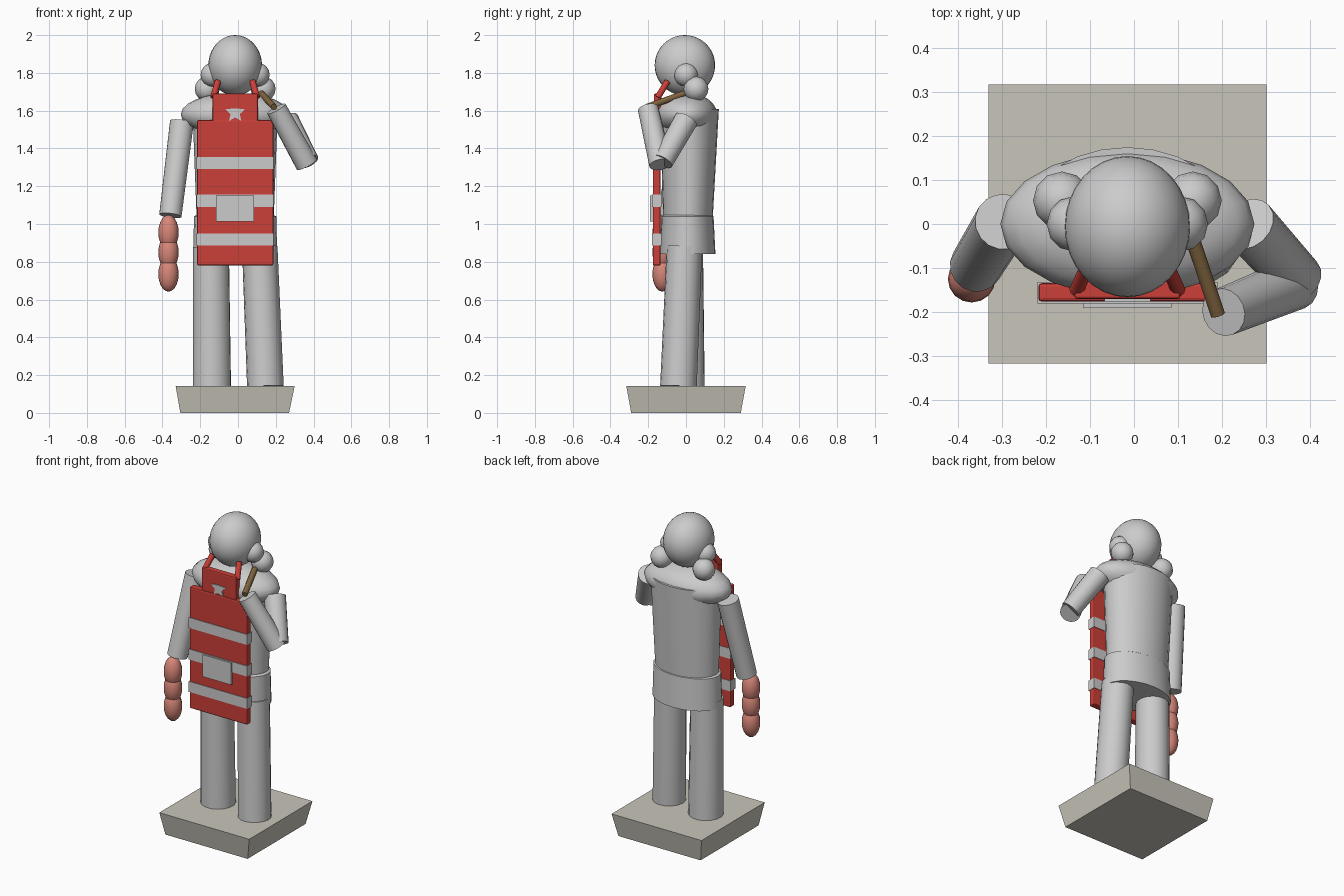
import bpy, bmesh, math
from mathutils import Vector, Matrix

if "Cube" in bpy.data.objects:
    bpy.data.objects.remove(bpy.data.objects["Cube"])

CX = -0.015  # body centre line


def mat(name, col):
    m = bpy.data.materials.new(name)
    m.diffuse_color = (*col, 1)
    m.use_nodes = True
    m.node_tree.nodes["Principled BSDF"].inputs["Base Color"].default_value = m.diffuse_color
    return m


RED = mat("red_cloth", (0.60, 0.05, 0.04))
PINK = mat("pink_skin", (0.68, 0.24, 0.19))
BROWN = mat("brown_wood", (0.22, 0.13, 0.05))
STONE = mat("stone", (0.58, 0.56, 0.49))


def finish(name, bm, material=None, angle=40):
    bmesh.ops.recalc_face_normals(bm, faces=bm.faces[:])
    me = bpy.data.meshes.new(name)
    bm.to_mesh(me)
    bm.free()
    ob = bpy.data.objects.new(name, me)
    bpy.context.collection.objects.link(ob)
    if material:
        me.materials.append(material)
    if angle:
        bpy.ops.object.select_all(action='DESELECT')
        ob.select_set(True)
        bpy.context.view_layer.objects.active = ob
        bpy.ops.object.shade_smooth_by_angle(angle=math.radians(angle))
    return ob


def tube(name, a, b, r0, r1, material=None, sides=16):
    a, b = Vector(a), Vector(b)
    rot = (b - a).to_track_quat('Z', 'Y').to_matrix().to_4x4()
    bm = bmesh.new()
    bmesh.ops.create_cone(bm, cap_ends=True, segments=sides, radius1=r0, radius2=r1,
                          depth=(b - a).length,
                          matrix=Matrix.Translation((a + b) / 2) @ rot)
    return finish(name, bm, material)


def ball(name, c, r, material=None, u=24, v=16):
    bm = bmesh.new()
    bmesh.ops.create_uvsphere(bm, u_segments=u, v_segments=v, radius=1,
                              matrix=Matrix.Translation(c) @ Matrix.Diagonal((*r, 1)))
    return finish(name, bm, material)


def loft(name, rings, sides=24, material=None, angle=40):
    # rings: (x, y, z, rx, ry)
    bm = bmesh.new()
    loops = []
    for x, y, z, rx, ry in rings:
        off = math.pi / 4 if sides == 4 else 0
        loops.append([bm.verts.new((x + rx * math.cos(off + math.tau * i / sides),
                                    y + ry * math.sin(off + math.tau * i / sides), z))
                      for i in range(sides)])
    for p, q in zip(loops, loops[1:]):
        for i in range(sides):
            j = (i + 1) % sides
            bm.faces.new((p[i], p[j], q[j], q[i]))
    bm.faces.new(loops[0])
    bm.faces.new(loops[-1])
    return finish(name, bm, material, angle)


def box(name, x, y, z, material=None, bevel=0):
    bm = bmesh.new()
    c = [(s[0] + s[1]) / 2 for s in (x, y, z)]
    d = [s[1] - s[0] for s in (x, y, z)]
    bmesh.ops.create_cube(bm, size=1, matrix=Matrix.Translation(c) @ Matrix.Diagonal((*d, 1)))
    if bevel:
        bmesh.ops.bevel(bm, geom=bm.edges[:], offset=bevel, segments=2, profile=0.5,
                        affect='EDGES')
    return finish(name, bm, material, 0)


# Plinth, wider at the top
R2 = math.sqrt(2)
loft("plinth", [(-0.0175, 0, 0, 0.288 * R2, 0.29 * R2),
                (CX, 0, 0.142, 0.315 * R2, 0.316 * R2)], 4, STONE, 0)

# Legs, hips and torso
tube("left_leg", (-0.138, -0.002, 0.14), (-0.143, -0.005, 0.88), 0.102, 0.096)
tube("right_leg", (0.145, -0.04, 0.14), (0.115, -0.008, 0.88), 0.097, 0.094)
loft("hips", [(CX, 0.008, 0.84, 0.222, 0.148), (CX, 0.008, 1.04, 0.218, 0.138),
              (CX, 0.008, 1.05, 0.20, 0.125)])
loft("torso", [(CX, 0.01, 1.0, 0.203, 0.13), (CX, 0.018, 1.61, 0.226, 0.156)])
ball("shoulder_hood", (CX, 0.0, 1.58), (0.288, 0.165, 0.115), u=20, v=12)

# Head and side curls
ball("head", (CX, -0.006, 1.84), (0.142, 0.16, 0.16), u=32, v=20)
for side, s in (("left", -1), ("right", 1)):
    ball(side + "_upper_curl", (CX + s * 0.12, 0.0, 1.79), (0.063,) * 3, u=12, v=8)
    ball(side + "_lower_curl", (CX + s * 0.148, 0.053, 1.715), (0.066,) * 3, u=12, v=8)

# Lowered arm with segmented hand
tube("left_arm", (-0.297, 0.005, 1.54), (-0.358, -0.095, 1.045), 0.064, 0.06)
for i, z in enumerate((0.955, 0.85, 0.735)):
    ball(f"left_hand_part_{i + 1}", (-0.368, -0.125, z), (0.054, 0.053, 0.093), PINK, 16, 10)

# Raised arm holding a stick
tube("right_upper_arm", (0.258, 0.0, 1.55), (0.372, -0.125, 1.33), 0.064, 0.058)
tube("right_forearm", (0.365, -0.135, 1.315), (0.203, -0.2, 1.61), 0.06, 0.055)
tube("stick", (0.125, -0.01, 1.69), (0.19, -0.205, 1.62), 0.017, 0.017, BROWN, 10)

# Apron plate, bands and pocket
box("apron", (-0.217, 0.187), (-0.176, -0.134), (0.78, 1.55), RED, 0.008)
for i, z in enumerate((0.885, 1.09, 1.29)):
    box(f"apron_band_{i + 1}", (-0.219, 0.189), (-0.18, -0.131), (z, z + 0.066))
box("pocket", (-0.116, 0.085), (-0.19, -0.172), (1.013, 1.152))

# Bib with neck straps
box("bib", (CX - 0.12, CX + 0.12), (-0.17, -0.13), (1.5, 1.69), RED, 0.006)
for side, s in (("left", -1), ("right", 1)):
    tube(side + "_strap", (CX + s * 0.115, -0.15, 1.67), (CX + s * 0.092, -0.098, 1.755),
         0.017, 0.017, RED, 10)

# Star badge, upper point merged flat into the bib
bm = bmesh.new()
pts = []
for k in range(1, 10):
    r = 0.055 if k % 2 == 0 else 0.026
    a = math.pi / 2 + k * math.pi / 5
    pts.append(bm.verts.new((CX + r * math.cos(a), -0.176, 1.59 + r * math.sin(a))))
face = bm.faces.new(pts)
ext = bmesh.ops.extrude_face_region(bm, geom=[face])
bmesh.ops.translate(bm, vec=(0, 0.012, 0),
                    verts=[g for g in ext["geom"] if isinstance(g, bmesh.types.BMVert)])
finish("star_badge", bm, None, 0)
